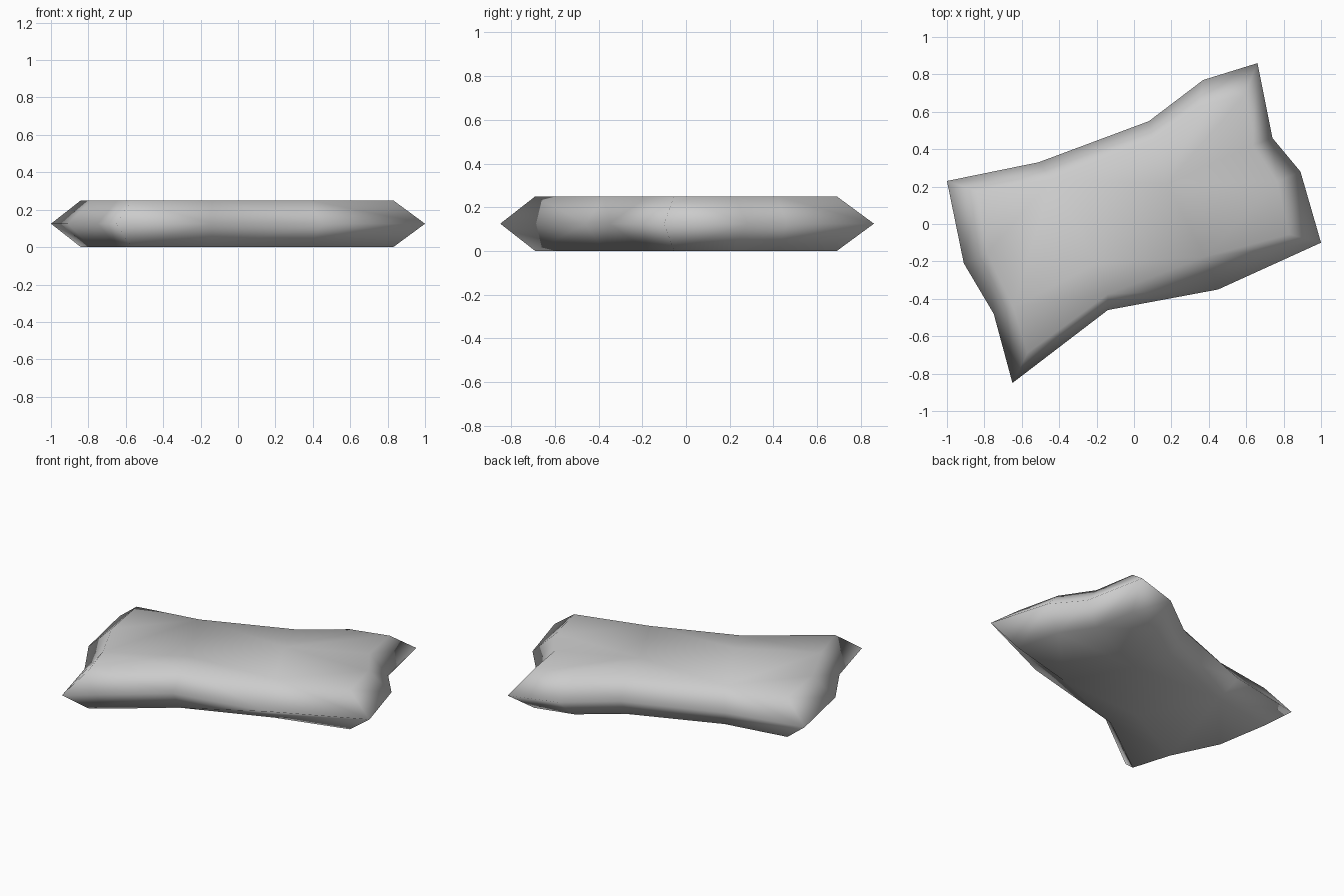
import bpy
import bmesh

cube = bpy.data.objects.get("Cube")
if cube:
    bpy.data.objects.remove(cube, do_unlink=True)

THICK = 0.25

# Seam outline, paired with the edge of the flat panel beside it
SEAM = [(-1, .23), (-.51, .33), (.08, .55), (.37, .77), (.66, .86), (.74, .46), (.89, .28),
        (1, -.1), (.45, -.35), (-.14, -.46), (-.65, -.85), (-.75, -.48), (-.91, -.21)]
PANEL = [(-.84, .175), (-.44, .24), (.1, .45), (.35, .63), (.59, .69), (.635, .42), (.765, .225),
         (.83, -.055), (.38, -.175), (-.14, -.375), (-.57, -.69), (-.645, -.445), (-.785, -.155)]
# Two points inside the panel, and the patches that join them to its edge
INNER = [(-.2, -.21), (.175, .215)]
FRONT, BACK = 13, 14
PATCHES = [(12, 0, 1), (1, 2, BACK), (2, 3, 4, 5, BACK), (BACK, 5, 6, 8), (6, 7, 8),
           (BACK, 8, FRONT), (8, 9, FRONT), (9, 10, 11, FRONT), (11, 12, 1, FRONT),
           (FRONT, 1, BACK)]


def ring(bm, points, z):
    return [bm.verts.new((x, y, z)) for x, y in points]


# Cushion: a pinched seam with a flat panel above and below
bm = bmesh.new()
seam = ring(bm, SEAM, THICK / 2)
count = len(seam)
for z in (0, THICK):
    panel = ring(bm, PANEL + INNER, z)
    for i in range(count):
        j = (i + 1) % count
        bm.faces.new((seam[i], seam[j], panel[j], panel[i]))
    for patch in PATCHES:
        bm.faces.new([panel[i] for i in patch])
bmesh.ops.recalc_face_normals(bm, faces=bm.faces)
for face in bm.faces:
    face.smooth = True

mesh = bpy.data.meshes.new("cushion")
bm.to_mesh(mesh)
bm.free()
cushion = bpy.data.objects.new("cushion", mesh)
bpy.context.collection.objects.link(cushion)

# Plain grey cloth
cloth = bpy.data.materials.new("grey cloth")
cloth.use_nodes = True
colour = (0.6, 0.6, 0.6, 1)
cloth.diffuse_color = colour
cloth.node_tree.nodes["Principled BSDF"].inputs["Base Color"].default_value = colour
mesh.materials.append(cloth)
